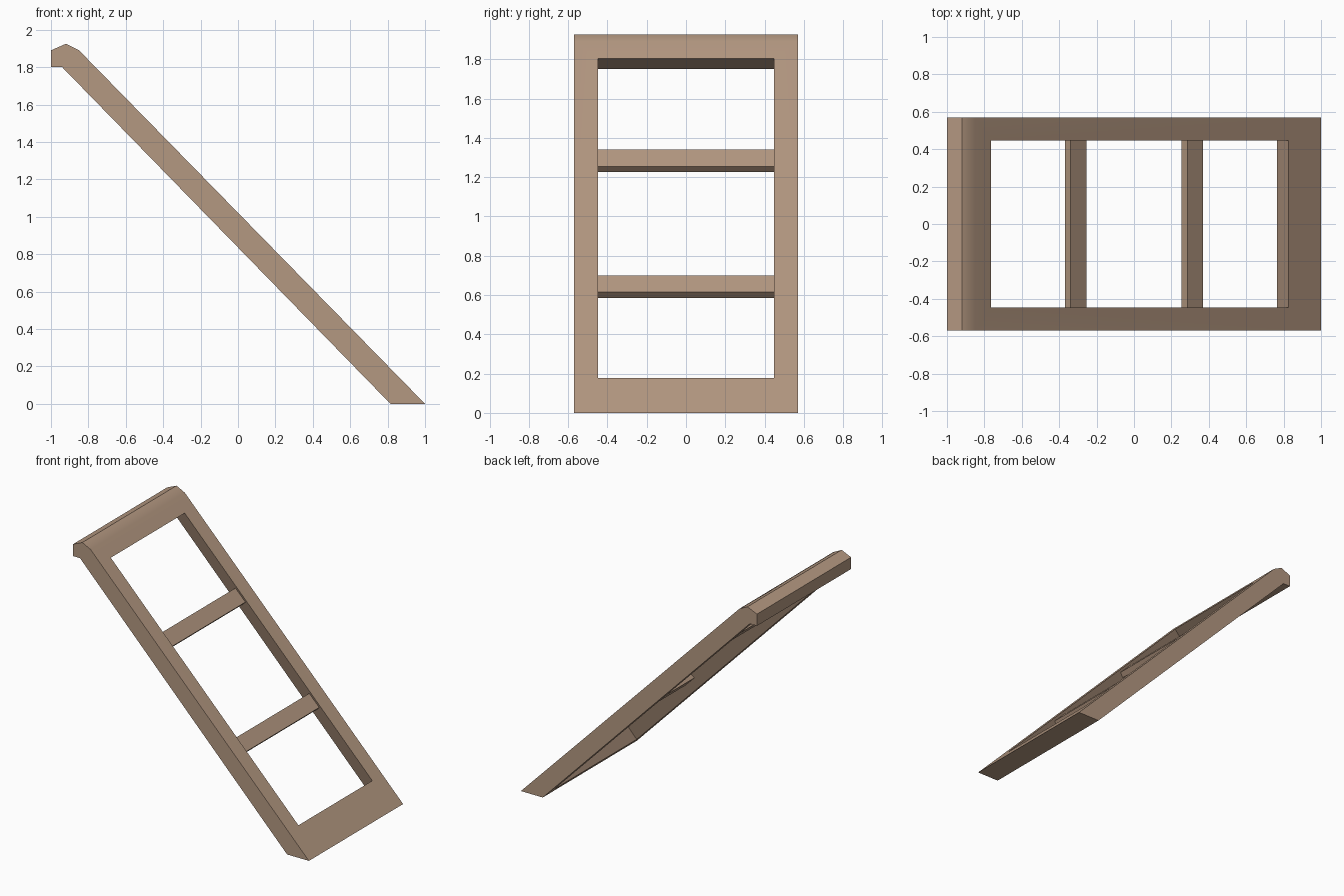
import bpy, bmesh
from math import radians

cube = bpy.data.objects.get("Cube")
if cube:
    bpy.data.objects.remove(cube, do_unlink=True)

WOOD = (0.456, 0.314, 0.220, 1)
wood = bpy.data.materials.new("light_brown_wood")
wood.use_nodes = True
wood.diffuse_color = WOOD
wood.node_tree.nodes["Principled BSDF"].inputs["Base Color"].default_value = WOOD


def finish(name, bm):
    bmesh.ops.recalc_face_normals(bm, faces=bm.faces)
    mesh = bpy.data.meshes.new(name)
    bm.to_mesh(mesh)
    bm.free()
    mesh.materials.append(wood)
    obj = bpy.data.objects.new(name, mesh)
    bpy.context.collection.objects.link(obj)
    return obj


def extrude_profile(name, profile, half):
    """Sweep an (x, z) profile from y = -half to y = +half."""
    bm = bmesh.new()
    face = bm.faces.new([bm.verts.new((x, -half, z)) for x, z in profile])
    new = bmesh.ops.extrude_face_region(bm, geom=[face])["geom"]
    verts = [v for v in new if isinstance(v, bmesh.types.BMVert)]
    bmesh.ops.translate(bm, verts=verts, vec=(0, 2 * half, 0))
    return finish(name, bm)


def activate(obj):
    bpy.ops.object.select_all(action='DESELECT')
    obj.select_set(True)
    bpy.context.view_layer.objects.active = obj


# Sloping frame with a hooked top and a level foot
frame = extrude_profile("frame", [
    (-1, 1.8), (-1, 1.89), (-0.92, 1.925), (-0.85, 1.89),
    (1, 0), (0.815, 0), (-0.94, 1.8)], 0.57)

# Opening, flaring wider towards the underside
bm = bmesh.new()
for (tx, tz), (ux, uz) in (((-0.765, 1.803), (-0.89, 1.75)),
                           ((0.825, 0.179), (0.765, 0.05))):
    for t in (-0.2, 1.2):
        for side in (-1, 1):
            bm.verts.new((tx + (ux - tx) * t, side * (0.447 + 0.05 * t),
                          tz + (uz - tz) * t))
bmesh.ops.convex_hull(bm, input=bm.verts)
bmesh.ops.dissolve_limit(bm, angle_limit=radians(2), verts=bm.verts, edges=bm.edges)
cutter = finish("opening_cutter", bm)
cutter.hide_render = True

cut = frame.modifiers.new("opening", 'BOOLEAN')
cut.operation = 'DIFFERENCE'
cut.solver = 'EXACT'
cut.object = cutter
activate(frame)
bpy.ops.object.modifier_apply(modifier=cut.name)
bpy.data.objects.remove(cutter, do_unlink=True)

# Softly rounded hook, crisp edges elsewhere
bpy.ops.object.shade_smooth_by_angle(angle=radians(30))
frame.modifiers.new("even_shading", 'WEIGHTED_NORMAL').keep_sharp = True

# Two crossbars set just below the upper surface
for name, dx, dz in (("upper_crossbar", 0, 0), ("lower_crossbar", 0.625, -0.64)):
    corners = [(-0.34, 1.34), (-0.255, 1.255), (-0.285, 1.225), (-0.37, 1.31)]
    extrude_profile(name, [(x + dx, z + dz) for x, z in corners], 0.465)
